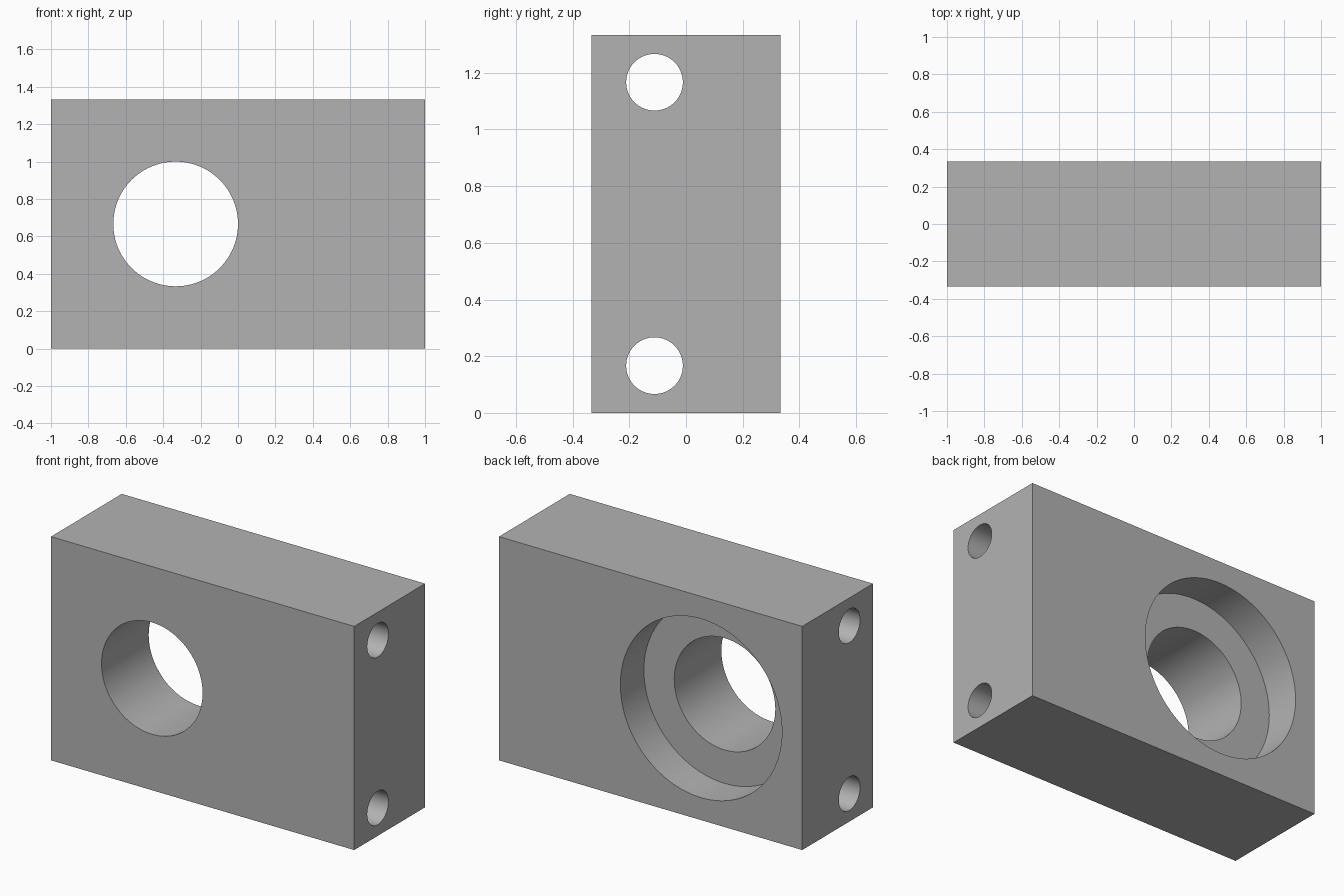
import bpy
from math import pi

cube = bpy.data.objects.get("Cube")
if cube:
    bpy.data.objects.remove(cube, do_unlink=True)

WIDTH, DEPTH, HEIGHT = 2.0, 2 / 3, 4 / 3
BORE_X, BORE_Z = -1 / 3, HEIGHT / 2

grey = bpy.data.materials.new("plain grey")
grey.use_nodes = True
colour = (0.45, 0.45, 0.45, 1)
grey.diffuse_color = colour
grey.node_tree.nodes["Principled BSDF"].inputs["Base Color"].default_value = colour

# Solid block
bpy.ops.mesh.primitive_cube_add(size=1, location=(0, 0, HEIGHT / 2))
block = bpy.context.object
block.name = "mounting_block"
block.scale = (WIDTH, DEPTH, HEIGHT)
bpy.ops.object.transform_apply(location=False, rotation=False, scale=True)
block.data.materials.append(grey)


def drill(name, radius, length, location, rotation, sides):
    """Cut a round hole into the block."""
    bpy.ops.mesh.primitive_cylinder_add(vertices=sides, radius=radius, depth=length,
                                        location=location, rotation=rotation)
    cutter = bpy.context.object
    cutter.name = name
    cutter.hide_render = True
    cutter.data.materials.append(grey)
    mod = block.modifiers.new(name, 'BOOLEAN')
    mod.operation = 'DIFFERENCE'
    mod.solver = 'EXACT'
    mod.object = cutter
    bpy.context.view_layer.objects.active = block
    bpy.ops.object.modifier_apply(modifier=mod.name)
    bpy.data.objects.remove(cutter, do_unlink=True)


# Main bore through the thickness, with a wide recess at the back
along_y, along_x = (pi / 2, 0, 0), (0, pi / 2, 0)
drill("bore_cutter", 1 / 3, 1, (BORE_X, 0, BORE_Z), along_y, 96)
recess_floor = DEPTH / 6
drill("recess_cutter", 0.533, 1, (BORE_X, recess_floor + 0.5, BORE_Z), along_y, 96)

# Two bolt holes running the full width
for z in (1 / 6, HEIGHT - 1 / 6):
    drill("bolt_hole_cutter", 0.1, WIDTH + 0.4, (0, -DEPTH / 6, z), along_x, 64)

# Smooth bores, sharp edges
bpy.ops.object.select_all(action='DESELECT')
block.select_set(True)
bpy.context.view_layer.objects.active = block
bpy.ops.object.shade_smooth_by_angle(angle=pi / 6)
